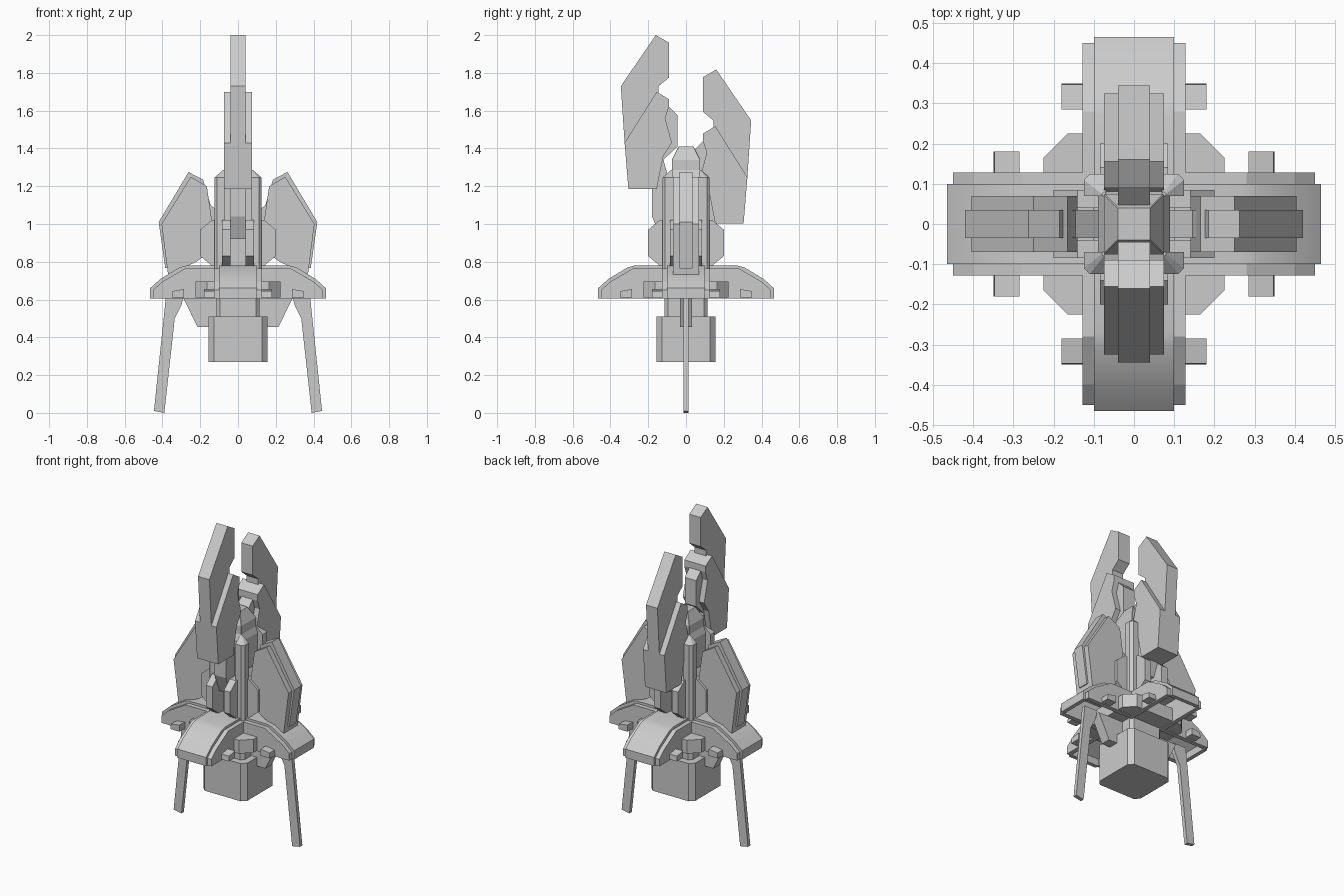
import bpy, bmesh, math
from mathutils import Matrix

old = bpy.data.objects.get("Cube")
if old:
    bpy.data.objects.remove(old, do_unlink=True)

GREY = (0.6, 0.6, 0.6, 1)
hull = bpy.data.materials.new("hull_grey")
hull.use_nodes = True
hull.diffuse_color = GREY
hull.node_tree.nodes["Principled BSDF"].inputs["Base Color"].default_value = GREY

SIDES = {"left": 0, "back": 90, "right": 180, "front": 270}


def loft(name, rings, angle=0):
    """Solid through matching closed rings, turned about the z axis."""
    bm = bmesh.new()
    loops = [[bm.verts.new(p) for p in ring] for ring in rings]
    n = len(loops[0])
    for a, b in zip(loops, loops[1:]):
        for i in range(n):
            bm.faces.new((a[i], a[(i + 1) % n], b[(i + 1) % n], b[i]))
    bm.faces.new(loops[0][::-1])
    bm.faces.new(loops[-1])
    bmesh.ops.recalc_face_normals(bm, faces=bm.faces)
    bm.transform(Matrix.Rotation(math.radians(angle), 4, "Z"))
    mesh = bpy.data.meshes.new(name)
    bm.to_mesh(mesh)
    bm.free()
    mesh.materials.append(hull)
    obj = bpy.data.objects.new(name, mesh)
    bpy.context.collection.objects.link(obj)
    return obj


def plate(name, profile, t0, t1, side):
    """Profile of (radius, height) points, thick from t0 to t1 sideways."""
    return loft(name, [[(r, t, z) for r, z in profile] for t in (t0, t1)], SIDES[side])


def block(name, levels, cut):
    """Stack of square sections (height, half width) with cut corners."""
    rings = []
    for z, h in levels:
        c = h - cut
        rings.append([(h, -c, z), (h, c, z), (c, h, z), (-c, h, z),
                      (-h, c, z), (-h, -c, z), (-c, -h, z), (c, -h, z)])
    return loft(name, rings)


def smooth(obj):
    bpy.ops.object.select_all(action="DESELECT")
    obj.select_set(True)
    bpy.context.view_layer.objects.active = obj
    bpy.ops.object.shade_smooth_by_angle(angle=math.radians(25))


# Central stack
block("engine_box", [(0.27, 0.155), (0.51, 0.155)], 0.028)
block("engine_neck", [(0.5, 0.115), (0.62, 0.115)], 0.02)
block("base_collar", [(0.61, 0.225), (0.695, 0.225)], 0.06)
block("tower_core", [(0.69, 0.09), (1.25, 0.09), (1.285, 0.075)], 0.005)
block("tower_cap", [(1.27, 0.075), (1.34, 0.075), (1.41, 0.04)], 0.002)

# Corner pillars of the tower, with sloping tops
for i in range(4):
    a, b, c = 0.07, 0.11, 0.125
    low = [(a, a), (c, a), (c, b), (b, c), (a, c)]
    top = [(a, a), (0.08, a), (0.08, 0.075), (0.075, 0.08), (a, 0.08)]
    rings = [[(x, y, z) for x, y in s] for z, s in ((0.69, low), (1.245, low), (1.285, top))]
    loft("corner_pillar", rings, i * 90)

# Fenders, mounts and nozzles repeat on all four sides
fender_top = [(0.1, 0.78), (0.27, 0.78), (0.31, 0.77), (0.41, 0.71), (0.465, 0.66),
              (0.465, 0.605), (0.44, 0.605), (0.44, 0.65), (0.28, 0.745), (0.1, 0.745)]
fender_side = [(0.1, 0.605), (0.1, 0.765), (0.28, 0.765), (0.4, 0.695), (0.45, 0.65), (0.45, 0.605)]
mount = [(0.08, 0.78), (0.14, 0.78), (0.2, 0.83), (0.2, 0.97), (0.14, 1.02), (0.08, 1.02)]
nozzle = [(0.285, 0.612), (0.35, 0.612), (0.347, 0.645), (0.285, 0.655)]
for side in SIDES:
    smooth(plate(side + "_fender_top", fender_top, -0.1, 0.1, side))
    for s in (-1, 1):
        plate(side + "_fender_side", fender_side, s * 0.1, s * 0.128, side)
        plate(side + "_mount_cheek", mount, s * 0.04, s * 0.085, side)
        plate(side + "_nozzle", nozzle, s * 0.12, s * 0.18, side)

# Side fins, legs and braces
fin_plate = [(0.25, 1.25), (0.165, 1.2), (0.14, 1.03), (0.14, 0.86),
             (0.22, 0.8), (0.37, 0.73), (0.405, 1.0)]
fin_spine = [(0.262, 1.275), (0.185, 1.235), (0.145, 1.1), (0.08, 1.05), (0.08, 0.92),
             (0.2, 0.84), (0.385, 0.765), (0.42, 1.01)]
leg = [(0.38, 0.63), (0.285, 0.63), (0.30, 0.57), (0.335, 0.5), (0.39, 0), (0.445, 0.01)]
brace = [(0.1, 0.455), (0.215, 0.455), (0.29, 0.61), (0.1, 0.61)]
for side in ("left", "right"):
    plate(side + "_fin_plate", fin_plate, -0.07, 0.07, side)
    plate(side + "_fin_spine", fin_spine, -0.035, 0.035, side)
    plate(side + "_leg", leg, -0.012, 0.012, side)
    plate(side + "_brace", brace, -0.032, 0.032, side)

# Tall front and back fins; the back pair sits lower
blade = [(0.16, 2.0), (0.09, 1.96), (0.09, 1.775), (0.145, 1.73), (0.145, 1.6),
         (0.2, 1.4), (0.325, 1.43), (0.345, 1.73)]
shroud = [(0.155, 1.7), (0.09, 1.66), (0.09, 1.62), (0.11, 1.56), (0.075, 1.43),
          (0.12, 1.36), (0.155, 1.185), (0.305, 1.185), (0.325, 1.43)]
inner = [(0.15, 1.64), (0.09, 1.62), (0.045, 1.575), (0.045, 1.41), (0.12, 1.34), (0.2, 1.4)]
for side, drop in (("front", 0), ("back", 0.182)):
    def lowered(points):
        return [(r, z - drop) for r, z in points]
    plate(side + "_fin_blade", lowered(blade), -0.04, 0.04, side)
    plate(side + "_fin_shroud", lowered(shroud), -0.075, 0.075, side)
    plate(side + "_fin_inner", lowered(inner), -0.04, 0.04, side)
    spine = [(0.08, 0.92), (0.13, 0.92), (0.18, 1.04), (0.18, 1.25 - drop / 2),
             (0.12, 1.34 - drop / 2), (0.08, 1.2)]
    plate(side + "_fin_spine", spine, -0.04, 0.04, side)
